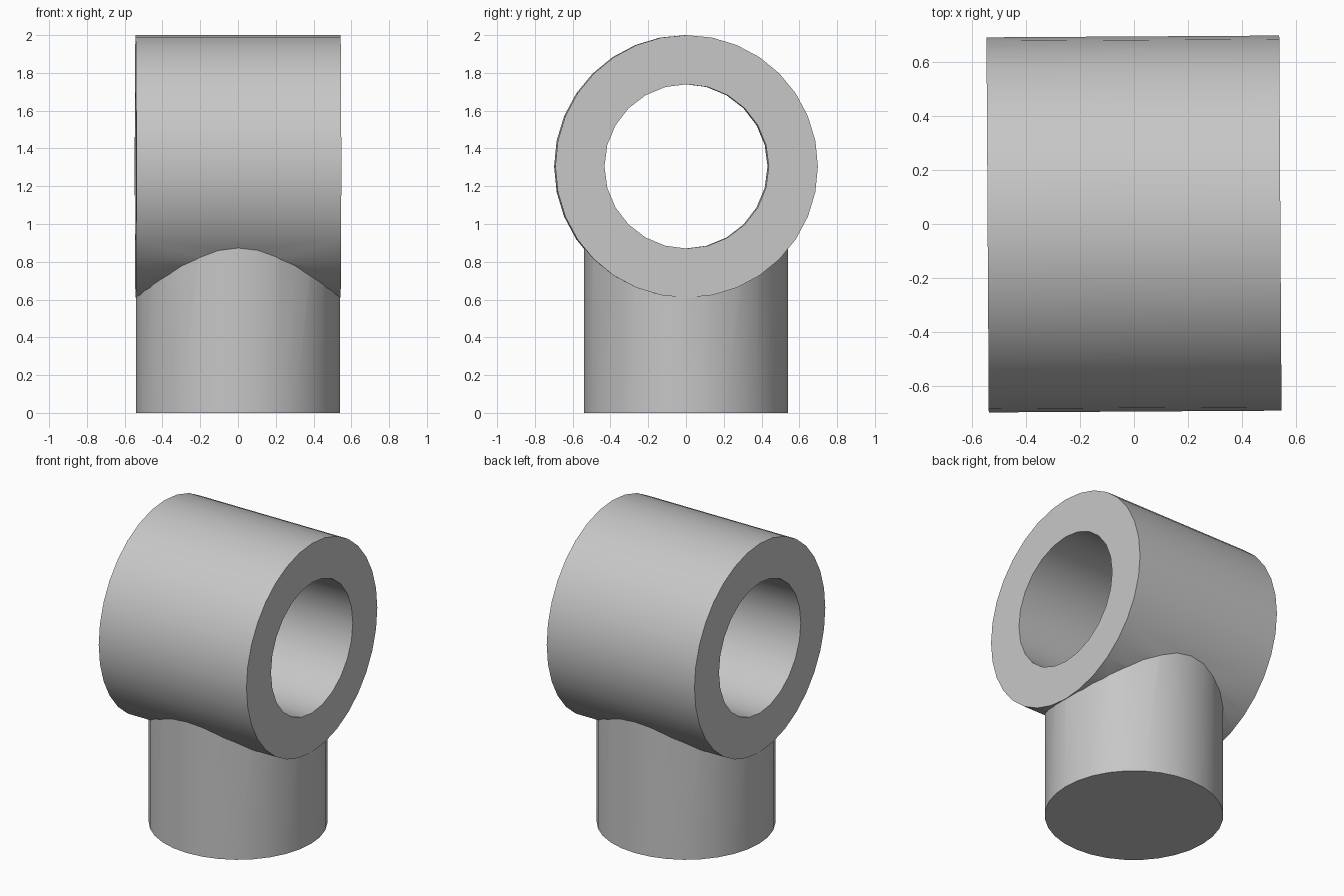
import bpy
from math import radians, pi
from mathutils import Matrix

cube = bpy.data.objects.get("Cube")
if cube:
    bpy.data.objects.remove(cube, do_unlink=True)

AXIS_Z = 1.305          # height of the sleeve axis
YAW = radians(0.35)     # slight twist of the sleeve

grey = bpy.data.materials.new("light_grey")
grey.use_nodes = True
colour = (0.57, 0.57, 0.57, 1)
grey.diffuse_color = colour
grey.node_tree.nodes["Principled BSDF"].inputs["Base Color"].default_value = colour


def cylinder(name, radius, length, sides, matrix):
    bpy.ops.mesh.primitive_cylinder_add(vertices=sides, radius=radius, depth=length)
    ob = bpy.context.object
    ob.name = ob.data.name = name
    ob.data.transform(matrix)
    ob.data.materials.append(grey)
    return ob


def combine(target, tool, operation):
    mod = target.modifiers.new(operation.lower(), "BOOLEAN")
    mod.operation, mod.solver, mod.object = operation, "EXACT", tool
    tool.hide_render = True
    bpy.ops.object.select_all(action="DESELECT")
    target.select_set(True)
    bpy.context.view_layer.objects.active = target
    bpy.ops.object.modifier_apply(modifier=mod.name)
    bpy.data.objects.remove(tool, do_unlink=True)


# Horizontal sleeve along x, merged with the upright post, then bored through
lie_down = (Matrix.Translation((0, 0, AXIS_Z)) @ Matrix.Rotation(YAW, 4, "Z")
            @ Matrix.Rotation(pi / 2, 4, "Y"))
fitting = cylinder("sleeve_and_post", 0.695, 1.085, 32, lie_down)
post = cylinder("post", 0.54, 1.0, 32, Matrix.Translation((0, 0, 0.5)))
combine(fitting, post, "UNION")
bore = cylinder("bore_cutter", 0.435, 2, 24, lie_down)
combine(fitting, bore, "DIFFERENCE")

# Smooth curved walls, crisp rims and seam
fitting.select_set(True)
bpy.context.view_layer.objects.active = fitting
bpy.ops.object.shade_smooth_by_angle(angle=radians(30))
